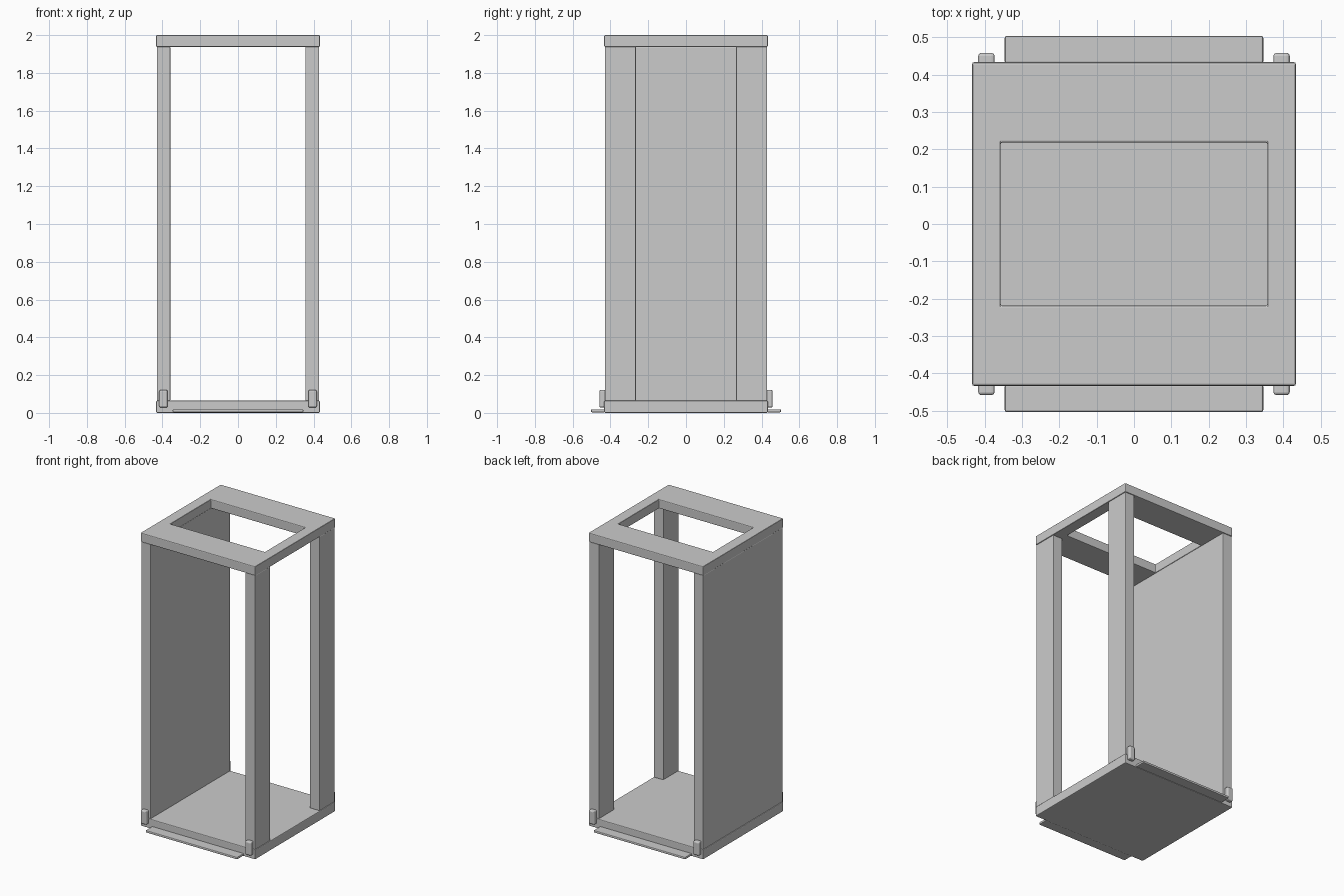
import bpy, bmesh

if "Cube" in bpy.data.objects:
    bpy.data.objects.remove(bpy.data.objects["Cube"])


def finish(name, bm, bevel, segments=2):
    """Turn a bmesh into a named object with softened edges."""
    bmesh.ops.recalc_face_normals(bm, faces=bm.faces)
    mesh = bpy.data.meshes.new(name)
    bm.to_mesh(mesh)
    bm.free()
    obj = bpy.data.objects.new(name, mesh)
    bpy.context.collection.objects.link(obj)
    mod = obj.modifiers.new("soft_edges", "BEVEL")
    mod.width = bevel
    mod.segments = segments
    mod.limit_method = "ANGLE"
    return obj


def box(name, x, y, z, bevel=0.004, segments=2):
    """Box from (min, max) ranges on each axis."""
    bm = bmesh.new()
    bmesh.ops.create_cube(bm, size=1)
    for v in bm.verts:
        v.co = [r[0] if c < 0 else r[1] for c, r in zip(v.co, (x, y, z))]
    return finish(name, bm, bevel, segments)


def frame(name, outer, inner, z):
    """Flat rectangular plate with a rectangular opening."""
    bm = bmesh.new()
    corners = ((-1, -1), (1, -1), (1, 1), (-1, 1))
    loops = [[bm.verts.new((sx * hx, sy * hy, h)) for sx, sy in corners]
             for (hx, hy), h in ((outer, z[0]), (outer, z[1]), (inner, z[1]), (inner, z[0]))]
    for a, b in zip(loops, loops[1:] + loops[:1]):
        for i in range(4):
            j = (i + 1) % 4
            bm.faces.new((a[i], a[j], b[j], b[i]))
    return finish(name, bm, 0.005)


H = 0.433            # half width of the cabinet
FLOOR, ROOF = 0.065, 1.938

# floor slab and open roof
box("floor_slab", (-H, H), (-H, H), (0, FLOOR), 0.005)
frame("roof_frame", (H, H), (0.357, 0.218), (ROOF, 2.0))

# closed wall on the left
box("side_wall", (-0.43, -0.358), (-0.43, 0.43), (FLOOR, ROOF))

# parts repeated at front and back
for side, label in ((-1, "front"), (1, "back")):
    def span(a, b):
        return tuple(sorted((side * a, side * b)))

    # post on the open right side
    box(label + "_post", (0.357, 0.43), span(0.265, 0.43), (FLOOR, ROOF))
    # thin threshold plate
    box(label + "_threshold", (-0.346, 0.346), span(0.43, 0.503), (0.003, 0.019), 0.005)
    # small rounded corner blocks
    for sx, hand in ((-1, "left"), (1, "right")):
        box(f"{label}_{hand}_corner_block", tuple(sorted((sx * 0.373, sx * 0.417))),
            span(0.425, 0.458), (0.028, 0.122), 0.009, 3)
